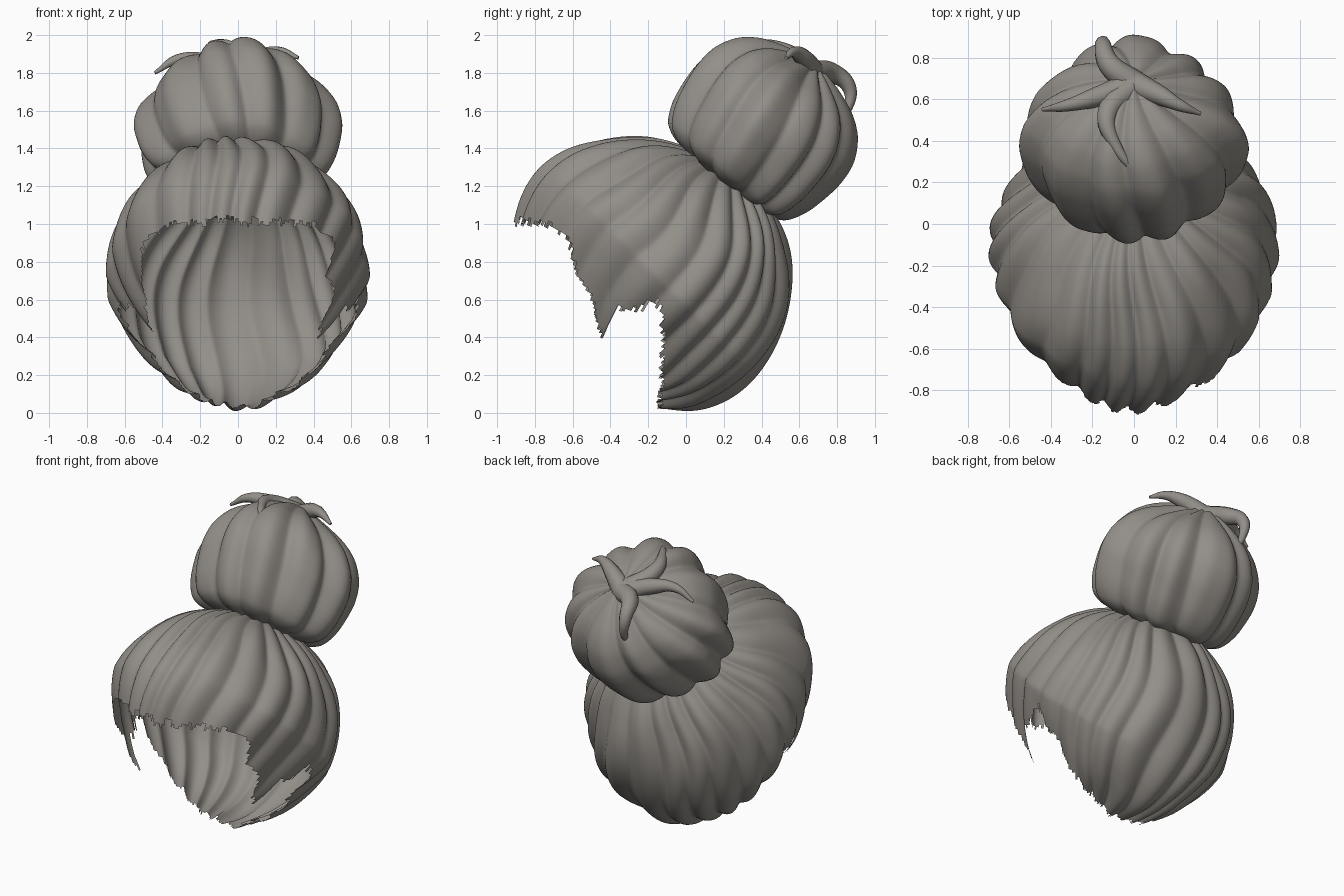
import bpy, bmesh, math, random
from mathutils import Vector

random.seed(4)
if "Cube" in bpy.data.objects:
    bpy.data.objects.remove(bpy.data.objects["Cube"])

hair = bpy.data.materials.new("warm grey hair")
hair.use_nodes = True
COLOUR = (0.29, 0.27, 0.245, 1)
hair.diffuse_color = COLOUR
hair.node_tree.nodes["Principled BSDF"].inputs["Base Color"].default_value = COLOUR


def interp(points, x):
    """Piecewise linear interpolation through sorted (x, y) pairs."""
    if x <= points[0][0]:
        return points[0][1]
    for (a, va), (b, vb) in zip(points, points[1:]):
        if x <= b:
            return va + (vb - va) * (x - a) / (b - a)
    return points[-1][1]


def groove(phi, count):
    """0 on the ridge of a lock, near 1 in the rounded crease between locks."""
    warped = phi + 0.06 * math.sin(3 * phi) + 0.04 * math.sin(5 * phi + 1)
    return 1 - math.sqrt(math.sin(count * warped / 2) ** 2 + 0.02)


def grid_object(name, cols, rows, point, remove=None):
    """Closed ring of columns, with faces optionally removed by a rule."""
    bm = bmesh.new()
    grid = [[bm.verts.new(point(2 * math.pi * i / cols, j / rows))
             for j in range(rows + 1)] for i in range(cols)]
    doomed = []
    for i in range(cols):
        a, b = grid[i], grid[(i + 1) % cols]
        for j in range(rows):
            f = bm.faces.new((a[j], a[j + 1], b[j + 1], b[j]))
            if remove and remove(f.calc_center_median(), i):
                doomed.append(f)
    bmesh.ops.delete(bm, geom=doomed, context="FACES")
    bmesh.ops.remove_doubles(bm, verts=bm.verts, dist=0.0005)
    bmesh.ops.recalc_face_normals(bm, faces=bm.faces)
    mesh = bpy.data.meshes.new(name)
    bm.to_mesh(mesh)
    bm.free()
    obj = bpy.data.objects.new(name, mesh)
    bpy.context.collection.objects.link(obj)
    finish(obj)


def finish(obj):
    obj.data.materials.clear()
    obj.data.materials.append(hair)
    bpy.ops.object.select_all(action="DESELECT")
    obj.select_set(True)
    bpy.context.view_layer.objects.active = obj
    bpy.ops.object.shade_smooth_by_angle(angle=math.radians(80))


SIDE = Vector((1, 0, 0))

# Swept-back shell: locks run like meridians from the gathering point
HEAD = Vector((0, -0.15, 0.72))
GATHER = Vector((0, 0.51, 0.86)).normalized()
FRONT = Vector((0, -GATHER.z, GATHER.y))
OUTLINE = [(-135, 0.74), (-110, 0.69), (-90, 0.69), (-78, 0.73), (-53, 0.75),
           (-26, 0.73), (0, 0.71), (23, 0.71), (38, 0.70), (59, 0.67), (78, 0.70),
           (93, 0.74), (109, 0.78), (130, 0.85), (145, 0.85), (158, 0.81), (225, 0.74)]


def shell_point(phi, t):
    theta = 0.12 + 2.7 * t
    d = GATHER * math.cos(theta) + (FRONT * math.cos(phi) + SIDE * math.sin(phi)) * math.sin(theta)
    angle = math.degrees(math.atan2(d.z, d.y))
    if angle < -135:
        angle += 360
    r = sum(interp(OUTLINE, angle + k) for k in (-8, -4, 0, 4, 8)) / 5
    fade = min(1, theta / 0.9)
    relief = 1 - 0.05 * fade * groove(phi + 0.06 * math.sin(4 * theta), 23)
    relief += 0.01 * fade * math.sin(5 * theta + 7 * phi)
    # The sides close in towards the face and the nape
    narrowing = 1 - 0.4 * max(0, -0.7 * d.y - 0.7 * d.z)
    return HEAD + Vector((0.70 * narrowing * d.x, r * d.y, r * d.z)) * relief


# Hairline: forehead, temple, sideburn, ear notch, then the nape
HAIRLINE = [(-0.95, 1.02), (-0.72, 1.0), (-0.62, 0.92), (-0.58, 0.74), (-0.5, 0.62),
            (-0.45, 0.4), (-0.42, 0.42), (-0.37, 0.55), (-0.12, 0.58), (-0.1, -1)]
COLUMNS = 300
ragged = [random.uniform(-0.025, 0.025) for _ in range(COLUMNS)]


def below_hairline(p, column):
    j = ragged[column]
    nape_tilt = 0.05 * max(0, 0.5 - p.z)
    return p.z < interp(HAIRLINE, p.y + nape_tilt + 0.6 * j) + j


grid_object("hair_shell", COLUMNS, 110, shell_point, below_hairline)

# Lobed bun on the gathering point
BUN = Vector((0, 0.42, 1.52))
BUN_AXIS = Vector((0, 0.64, 0.77)).normalized()
BUN_FRONT = Vector((0, -BUN_AXIS.z, BUN_AXIS.y))
PROFILE = [(0.21, -0.44), (0.22, -0.37), (0.36, -0.36), (0.44, -0.27), (0.48, -0.09),
           (0.49, 0.08), (0.45, 0.21), (0.36, 0.32), (0.23, 0.38), (0.12, 0.41), (0, 0.43)]
STEPS = len(PROFILE) - 1
RADII = [(k / STEPS, p[0]) for k, p in enumerate(PROFILE)]
HEIGHTS = [(k / STEPS, p[1]) for k, p in enumerate(PROFILE)]


def smooth(table, t):
    offsets = (-0.05, -0.025, 0, 0.025, 0.05) if 0.06 < t < 0.94 else (0,)
    return sum(interp(table, t + o) for o in offsets) / len(offsets)


def bun_point(phi, t):
    belly = math.sin(math.pi * t)
    crease = groove(phi + 0.6 * (t - 0.5), 11) * abs(belly) ** 0.7
    swell = 1 + belly * (0.035 * math.cos(4 * phi) + 0.01 * math.sin(17 * phi + 5 * t))
    rho = smooth(RADII, t) * (swell - 0.12 * crease)
    h = smooth(HEIGHTS, t) * (1 - 0.08 * crease)
    width = 1.1 - 0.2 * max(0, t - 0.45)
    # The sides of the crown droop below its middle
    h -= 0.08 * t * math.sin(phi) ** 2 * belly
    return (BUN + BUN_AXIS * h + BUN_FRONT * (rho * math.cos(phi))
            + SIDE * (width * rho * math.sin(phi)))


grid_object("bun", 208, 70, bun_point)


# Loose tapered strands springing from the top of the bun
def strand(name, points):
    curve = bpy.data.curves.new(name, "CURVE")
    curve.dimensions = "3D"
    curve.bevel_depth = 0.06
    curve.bevel_resolution = 3
    curve.resolution_u = 8
    curve.use_fill_caps = True
    spline = curve.splines.new("BEZIER")
    spline.bezier_points.add(len(points) - 1)
    for k, (bp, p) in enumerate(zip(spline.bezier_points, points)):
        bp.co = p
        bp.handle_left_type = bp.handle_right_type = "AUTO"
        bp.radius = 1.15 - k / (len(points) - 1)
    obj = bpy.data.objects.new(name, curve)
    bpy.context.collection.objects.link(obj)
    bpy.ops.object.select_all(action="DESELECT")
    obj.select_set(True)
    bpy.context.view_layer.objects.active = obj
    bpy.ops.object.convert(target="MESH")
    finish(bpy.context.view_layer.objects.active)


ROOT = (0, 0.67, 1.8)
strand("right_strand", [ROOT, (-0.18, 0.61, 1.86), (-0.32, 0.57, 1.87), (-0.44, 0.55, 1.8)])
strand("left_strand", [ROOT, (0.12, 0.62, 1.88), (0.22, 0.57, 1.91), (0.32, 0.53, 1.88)])
strand("back_strand", [ROOT, (-0.12, 0.77, 1.8), (-0.15, 0.86, 1.73), (-0.14, 0.86, 1.62),
                       (-0.13, 0.8, 1.54)])
strand("front_strand", [ROOT, (-0.13, 0.52, 1.91), (-0.09, 0.38, 1.95), (0.05, 0.2, 1.93)])
